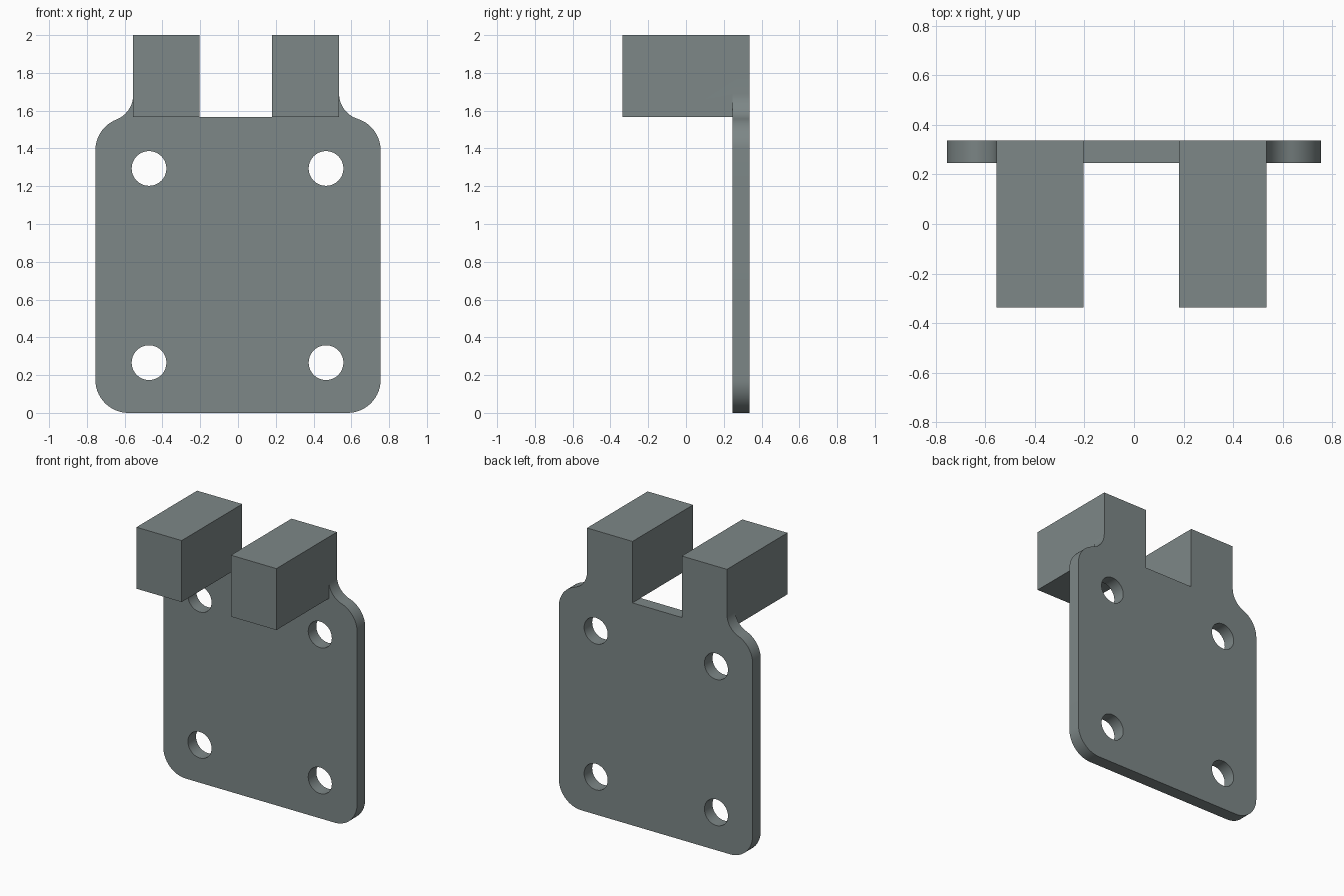
import bpy, math
from math import cos, sin, pi

if "Cube" in bpy.data.objects:
    bpy.data.objects.remove(bpy.data.objects["Cube"])

BACK, FRONT, THICK = 0.337, -0.337, 0.09
R_CORNER, R_FILLET = 0.175, 0.14
HALF_W, SHOULDER_Z, NOTCH_Z, TOP_Z = 0.755, 1.39, 1.567, 2.0
ARMS = {"left_arm": (-0.555, -0.203), "right_arm": (0.181, 0.535)}

grey = bpy.data.materials.new("slate grey")
grey.diffuse_color = (0.205, 0.242, 0.242, 1)
grey.use_nodes = True
grey.node_tree.nodes["Principled BSDF"].inputs["Base Color"].default_value = grey.diffuse_color


def arc(cx, cz, r, a0, a1, n=14):
    return [(cx + r * cos(a0 + (a1 - a0) * i / n),
             cz + r * sin(a0 + (a1 - a0) * i / n)) for i in range(n + 1)]


def half_outline(arm_x, inner_x):
    """Right half of the plate edge, from the bottom corner up to the notch."""
    cx = HALF_W - R_CORNER
    fx = arm_x + R_FILLET
    reach = R_CORNER + R_FILLET
    fz = SHOULDER_Z + math.sqrt(reach ** 2 - (fx - cx) ** 2)
    a = math.atan2(fz - SHOULDER_Z, fx - cx)
    pts = arc(cx, R_CORNER, R_CORNER, -pi / 2, 0)
    pts += arc(cx, SHOULDER_Z, R_CORNER, 0, a)
    pts += arc(fx, fz, R_FILLET, a + pi, pi)[1:]
    return pts + [(inner_x, fz), (inner_x, NOTCH_Z)]


# Plate: flat outline with rounded corners, fillets and four holes
right = half_outline(0.535, 0.3)
left = [(-x, z) for x, z in half_outline(0.555, 0.3)]
loops = [right + left[::-1]]
for x in (-0.471, 0.466):
    for z in (0.266, 1.294):
        loops.append(arc(x, z, 0.092, 0, 2 * pi, 40)[:-1])

curve = bpy.data.curves.new("plate", 'CURVE')
curve.dimensions = '2D'
curve.fill_mode = 'BOTH'
curve.extrude = THICK / 2
for loop in loops:
    spline = curve.splines.new('POLY')
    spline.points.add(len(loop) - 1)
    for p, (x, z) in zip(spline.points, loop):
        p.co = (x, z, 0, 1)
    spline.use_cyclic_u = True
plate = bpy.data.objects.new("bracket_plate", curve)
bpy.context.collection.objects.link(plate)
plate.rotation_euler.x = pi / 2
plate.location.y = BACK - THICK / 2
bpy.context.view_layer.objects.active = plate
plate.select_set(True)
bpy.ops.object.convert(target='MESH')
plate = bpy.context.object
bpy.ops.object.transform_apply(location=True, rotation=True, scale=True)

# Weld the caps to the rim so the plate is a closed solid
bpy.ops.object.mode_set(mode='EDIT')
bpy.ops.mesh.select_all(action='SELECT')
bpy.ops.mesh.remove_doubles(threshold=0.0005)
bpy.ops.mesh.normals_make_consistent(inside=False)
bpy.ops.object.mode_set(mode='OBJECT')
plate.data.materials.clear()
plate.data.materials.append(grey)

# Arms: two blocks reaching forward, joined to the plate
for name, (x0, x1) in ARMS.items():
    bpy.ops.mesh.primitive_cube_add(size=1, location=(
        (x0 + x1) / 2, (FRONT + BACK) / 2, (NOTCH_Z + TOP_Z) / 2))
    arm = bpy.context.object
    arm.name = name
    arm.scale = (x1 - x0, BACK - FRONT, TOP_Z - NOTCH_Z)
    bpy.ops.object.transform_apply(location=True, rotation=True, scale=True)
    arm.data.materials.append(grey)
    mod = plate.modifiers.new(name, 'BOOLEAN')
    mod.operation = 'UNION'
    mod.solver = 'EXACT'
    mod.object = arm
    bpy.ops.object.select_all(action='DESELECT')
    bpy.context.view_layer.objects.active = plate
    plate.select_set(True)
    bpy.ops.object.modifier_apply(modifier=name)
    bpy.data.objects.remove(arm)

bpy.ops.object.shade_smooth_by_angle(angle=math.radians(30))
